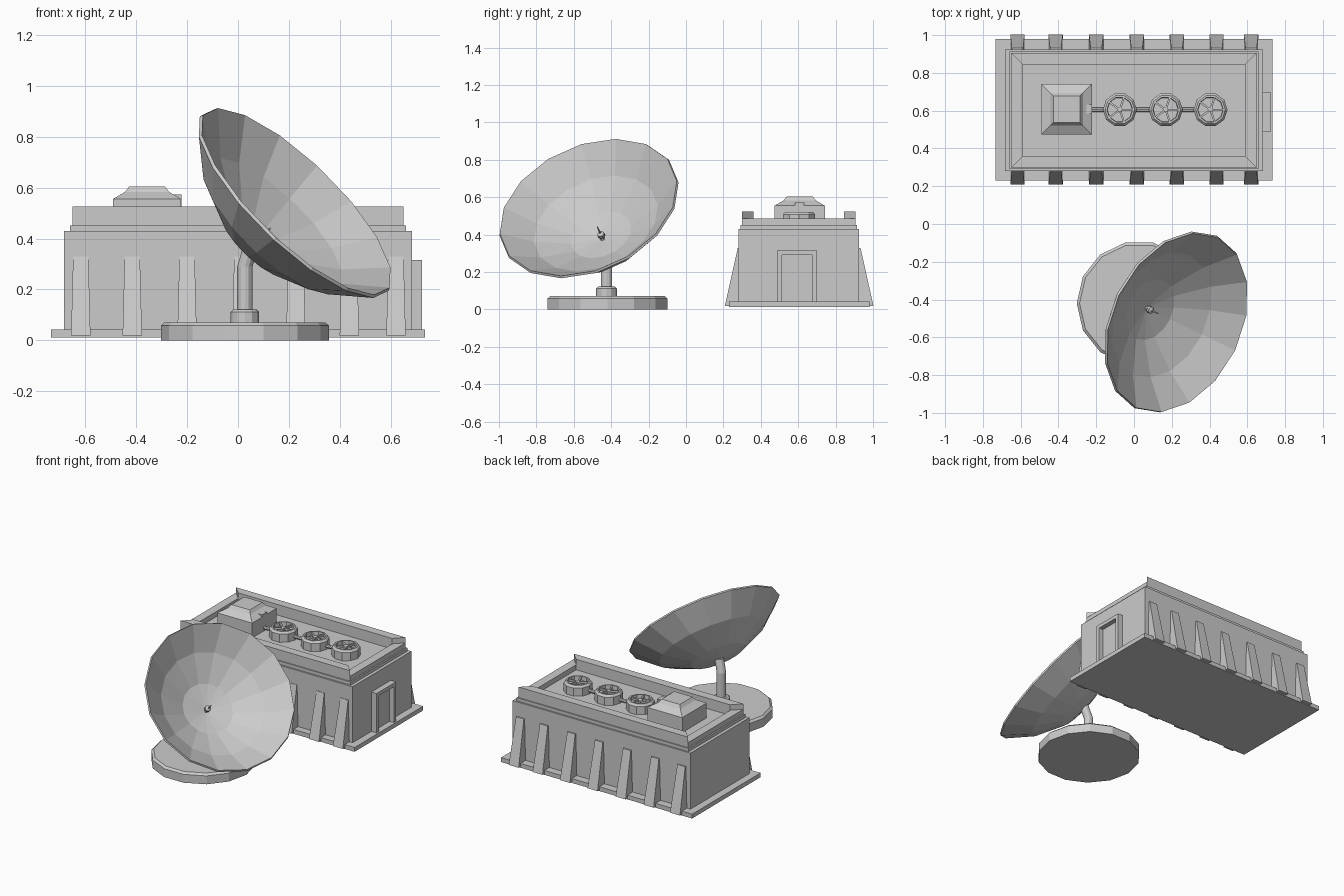
import bpy, bmesh, math
from mathutils import Vector, Matrix

if "Cube" in bpy.data.objects:
    bpy.data.objects.remove(bpy.data.objects["Cube"])

CY = 0.605  # building centre in y


def finish(name, bm):
    bmesh.ops.recalc_face_normals(bm, faces=bm.faces[:])
    me = bpy.data.meshes.new(name)
    bm.to_mesh(me)
    bm.free()
    ob = bpy.data.objects.new(name, me)
    bpy.context.collection.objects.link(ob)
    return ob


def loft(name, rings):
    """Skin a stack of equal-length rings and cap both ends."""
    bm = bmesh.new()
    vs = [[bm.verts.new(p) for p in r] for r in rings]
    n = len(vs[0])
    for a, b in zip(vs, vs[1:]):
        for i in range(n):
            bm.faces.new((a[i], a[(i + 1) % n], b[(i + 1) % n], b[i]))
    bm.faces.new(vs[0])
    bm.faces.new(vs[-1])
    return finish(name, bm)


def rect(x0, x1, y0, y1, z):
    return [(x0, y0, z), (x1, y0, z), (x1, y1, z), (x0, y1, z)]


def box(name, x0, x1, y0, y1, z0, z1):
    return loft(name, [rect(x0, x1, y0, y1, z0), rect(x0, x1, y0, y1, z1)])


def prism(name, pts, z0, z1):
    return loft(name, [[(x, y, z) for x, y in pts] for z in (z0, z1)])


def lathe(name, profile, sides, loc, axis=(0, 0, 1), turn=0.0):
    """Revolve (radius, height) points round an axis; radius 0 ends make a tip."""
    q = Vector(axis).normalized().to_track_quat('Z', 'Y').to_matrix()
    rings = []
    for r, h in profile:
        r = max(r, 0.0005)
        rings.append([Vector(loc) + q @ Vector((r * math.cos(a), r * math.sin(a), h))
                      for a in (turn + i * math.tau / sides for i in range(sides))])
    return loft(name, rings)


# Building shell
box("plinth", -0.733, 0.733, 0.23, 0.98, 0.012, 0.042)
box("walls", -0.682, 0.682, 0.28, 0.925, 0.042, 0.43)
box("cornice", -0.66, 0.66, 0.292, 0.913, 0.43, 0.452)

# Roof rim with mitred corners, long sides taller
outer = [(-0.65, 0.30), (0.65, 0.30), (0.65, 0.905), (-0.65, 0.905)]
inner = [(-0.59, 0.36), (0.59, 0.36), (0.59, 0.845), (-0.59, 0.845)]
for i, side in enumerate(("front", "right", "back", "left")):
    j = (i + 1) % 4
    prism("parapet_" + side, [outer[i], outer[j], inner[j], inner[i]],
          0.45, 0.525 if i % 2 == 0 else 0.487)

# Sloping buttresses on both long sides
for x in (-0.617, -0.415, -0.2, 0.015, 0.227, 0.437, 0.62):
    for s in (-1, 1):
        wall, foot = CY + s * 0.31, CY + s * 0.397
        top = CY + s * 0.328
        loft("buttress", [
            [(x - 0.038, wall, 0.015), (x + 0.038, wall, 0.015),
             (x + 0.038, foot, 0.02), (x - 0.038, foot, 0.02)],
            [(x - 0.03, wall, 0.33), (x + 0.03, wall, 0.33),
             (x + 0.03, top, 0.33), (x - 0.03, top, 0.33)]])

# Doorway on the right end
box("door_jamb_front", 0.67, 0.722, 0.487, 0.512, 0.042, 0.315)
box("door_jamb_back", 0.67, 0.722, 0.675, 0.70, 0.042, 0.315)
box("door_lintel", 0.67, 0.722, 0.512, 0.675, 0.29, 0.315)
box("door_panel", 0.67, 0.69, 0.512, 0.675, 0.042, 0.29)

# Roof hatch with stepped pyramid top
hx, hy = -0.357, 0.608
loft("roof_hatch", [rect(hx - w, hx + w, hy - w, hy + w, z) for w, z in
                    ((0.134, 0.45), (0.134, 0.555), (0.086, 0.583), (0.07, 0.605))])
box("hatch_outlet", -0.265, -0.222, 0.582, 0.632, 0.45, 0.572)

# Roof fans: open ring, hub and five blades, joined by a pipe
for fx in (-0.075, 0.168, 0.405):
    lathe("fan_housing", [(0.09, 0.45), (0.09, 0.508), (0.078, 0.522), (0.068, 0.522),
                          (0.066, 0.495), (0, 0.495)], 10, (fx, CY, 0))
    lathe("fan_hub", [(0.015, 0.49), (0.015, 0.518), (0.008, 0.522)], 8, (fx, CY, 0))
    for k in range(5):
        blade = box("fan_blade", 0.01, 0.072, -0.005, 0.005, 0.502, 0.516)
        blade.data.transform(Matrix.Translation((fx, CY, 0)) @
                             Matrix.Rotation(k * math.tau / 5, 4, 'Z'))
lathe("fan_pipe", [(0.012, 0), (0.012, 0.65)], 8, (-0.25, CY, 0.475), (1, 0, 0))

# Dish pedestal
px, py = 0.027, -0.42
lathe("dish_base", [(0.33, 0), (0.33, 0.058), (0.315, 0.071)], 14, (px, py, 0))
lathe("pole_collar", [(0.056, 0.065), (0.056, 0.112), (0.045, 0.122)], 12, (px, py - 0.005, 0))
ring = [(math.cos(a), math.sin(a)) for a in (i * math.tau / 12 for i in range(12))]
loft("pole", [[(cx + 0.03 * c, cy + 0.03 * s, z) for c, s in ring] for cx, cy, z in
              ((px, py - 0.005, 0.1), (px, py - 0.005, 0.29), (0.052, -0.437, 0.375))])

# Faceted dish, tilted up to the front right
axis = Vector((0.66, -0.316, 0.68)).normalized()
vertex = Vector((0.228, -0.522, 0.545)) - axis * 0.245
lathe("dish", [(0, 0), (0.17, 0.03), (0.35, 0.12), (0.5, 0.246), (0.506, 0.234),
               (0.36, 0.098), (0.18, 0.002), (0, -0.028)], 16, vertex, axis)

# Receiver at the centre of the dish
lathe("receiver", [(0.012, -0.01), (0.012, 0.018), (0.02, 0.022), (0.02, 0.038),
                   (0.005, 0.046), (0.003, 0.092)], 8, vertex, axis)
